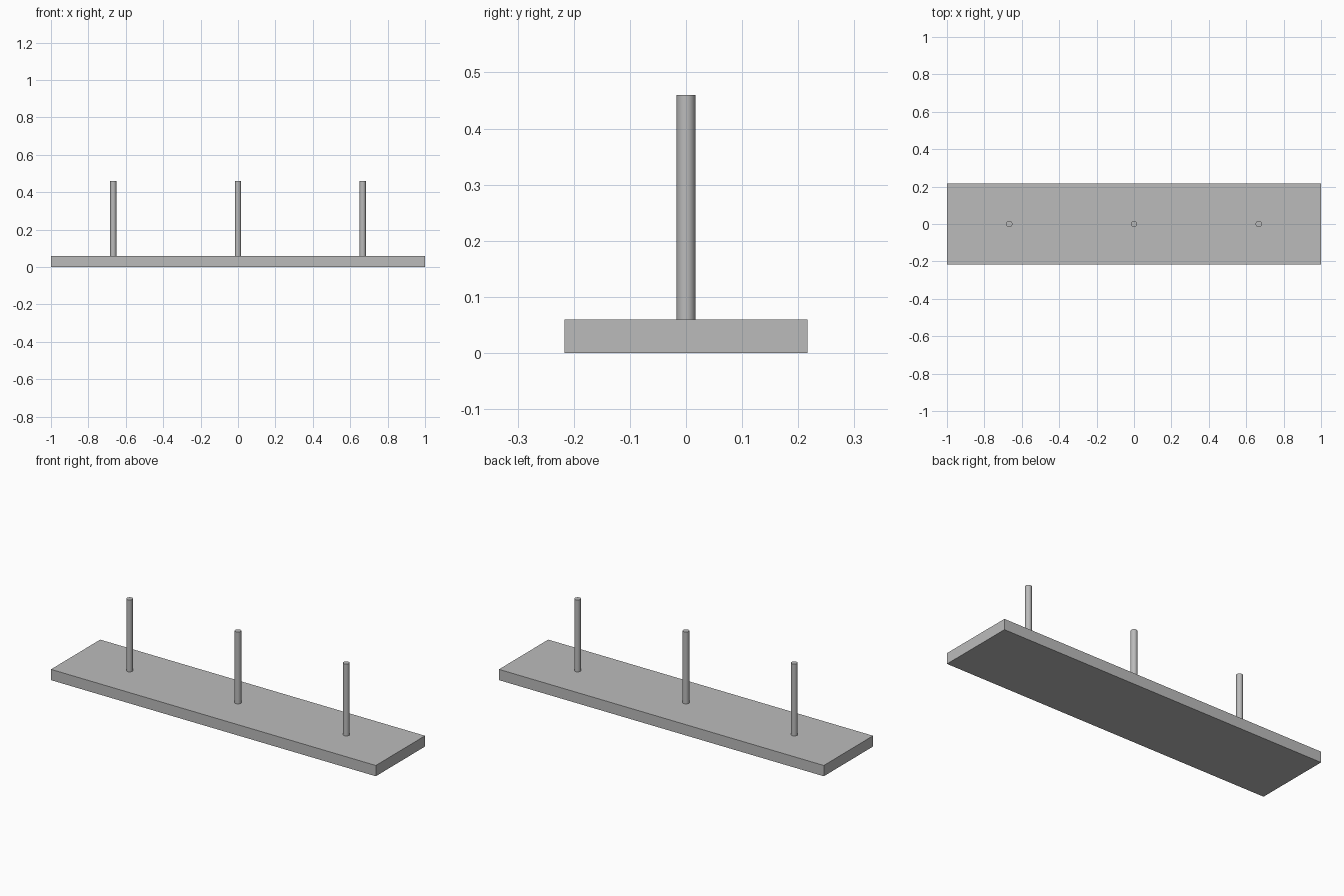
import bpy

# Remove the default object
cube = bpy.data.objects.get("Cube")
if cube:
    bpy.data.objects.remove(cube, do_unlink=True)

BASE_LENGTH, BASE_DEPTH, BASE_HEIGHT = 2.0, 0.433, 0.06
PEG_RADIUS, PEG_HEIGHT, PEG_SPACING = 0.0167, 0.40, 0.667

# Single plain grey
grey = bpy.data.materials.new("plain_grey")
grey.use_nodes = True
colour = (0.5, 0.5, 0.5, 1.0)
grey.diffuse_color = colour
grey.node_tree.nodes["Principled BSDF"].inputs["Base Color"].default_value = colour


def finish(name):
    obj = bpy.context.object
    obj.name = obj.data.name = name
    obj.data.materials.append(grey)
    return obj


# Flat rectangular base
bpy.ops.mesh.primitive_cube_add(size=1, location=(0, 0, BASE_HEIGHT / 2))
base = finish("base_board")
base.scale = (BASE_LENGTH, BASE_DEPTH, BASE_HEIGHT)
bpy.ops.object.transform_apply(location=False, rotation=False, scale=True)

# Three round upright pegs standing on the base
for side, label in ((-1, "right"), (0, "middle"), (1, "left")):
    bpy.ops.mesh.primitive_cylinder_add(
        vertices=48, radius=PEG_RADIUS, depth=PEG_HEIGHT,
        location=(side * PEG_SPACING, 0, BASE_HEIGHT + PEG_HEIGHT / 2))
    finish(label + "_peg")
    bpy.ops.object.shade_smooth_by_angle()
